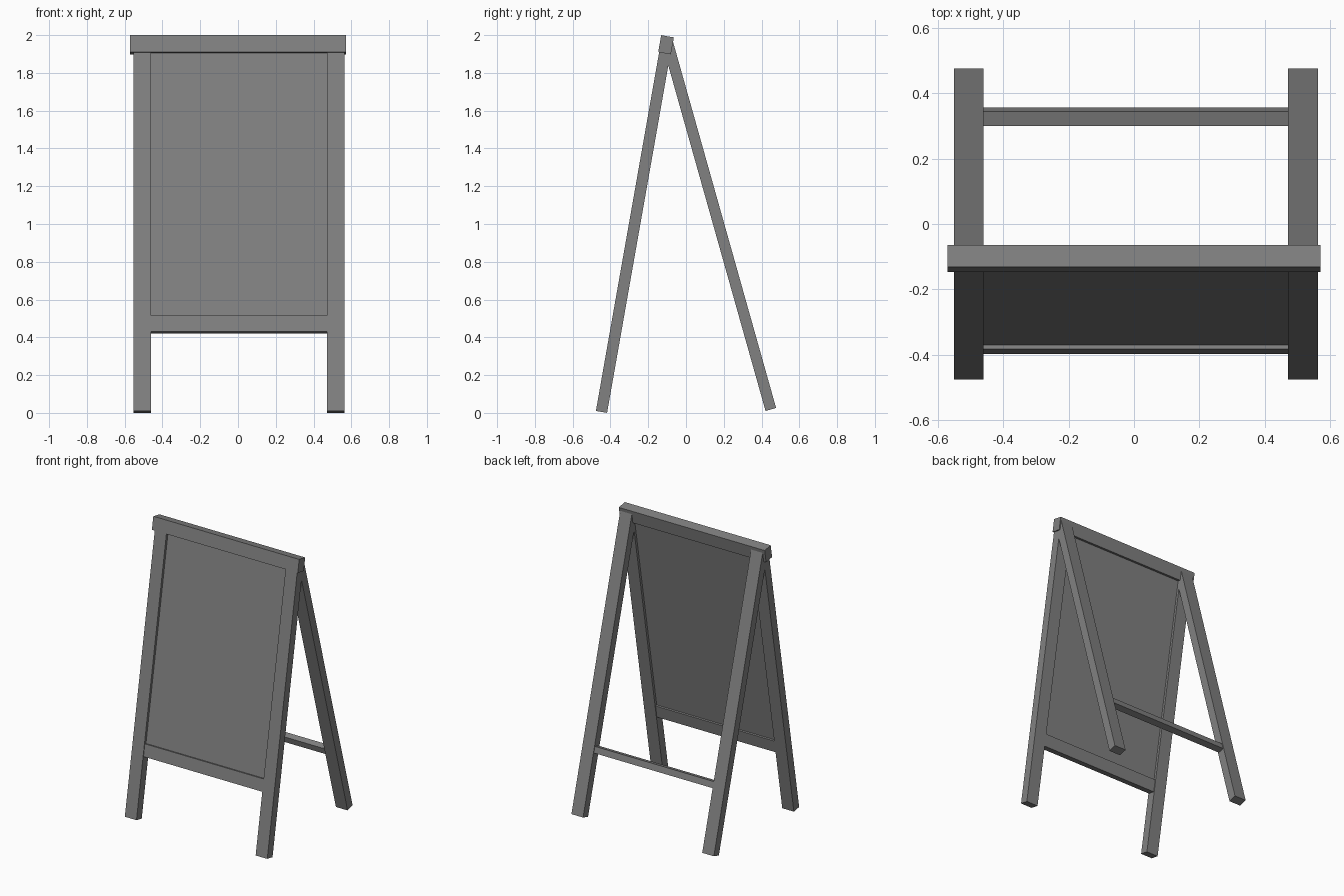
import bpy
import math
from mathutils import Matrix

old = bpy.data.objects.get("Cube")
if old:
    bpy.data.objects.remove(old, do_unlink=True)

# One flat grey for the whole stand
grey = bpy.data.materials.new("grey")
grey.use_nodes = True
colour = (0.22, 0.22, 0.22, 1)
grey.diffuse_color = colour
grey.node_tree.nodes["Principled BSDF"].inputs["Base Color"].default_value = colour


def frame(y, z, degrees):
    """Leaning plane: origin at a foot, tilted about x."""
    return Matrix.Translation((0, y, z)) @ Matrix.Rotation(math.radians(degrees), 4, "X")


def beam(name, lean, xs, ys, zs):
    """Box given by its x, y and z ranges inside a leaning frame."""
    bpy.ops.mesh.primitive_cube_add(size=1)
    ob = bpy.context.object
    ob.name = name
    ranges = (xs, ys, zs)
    centre = Matrix.Translation([(a + b) / 2 for a, b in ranges])
    size = Matrix.Diagonal([b - a for a, b in ranges] + [1])
    ob.data.transform(centre @ size)
    ob.matrix_world = lean
    ob.data.materials.append(grey)
    return ob


front = frame(-0.477, 0.0104, -10)
rear = frame(0.477, 0.026, 15.72)
right_x, left_x = (-0.552, -0.461), (0.472, 0.563)
between = (-0.461, 0.472)

# Legs, in pairs
for side, xs in (("right", right_x), ("left", left_x)):
    beam(f"front_leg_{side}", front, xs, (0, 0.06), (0, 1.93))
    beam(f"rear_leg_{side}", rear, xs, (-0.058, 0), (0, 2.03))

# Front board: top bar, lower rail and recessed panel
beam("top_bar", front, (-0.571, 0.571), (-0.005, 0.063), (1.928, 2.019))
beam("lower_rail", front, between, (0.005, 0.055), (0.427, 0.513))
beam("board_panel", front, between, (0.018, 0.042), (0.513, 1.928))

# Brace between the rear legs
beam("rear_brace", rear, between, (-0.05, -0.005), (0.428, 0.472))
